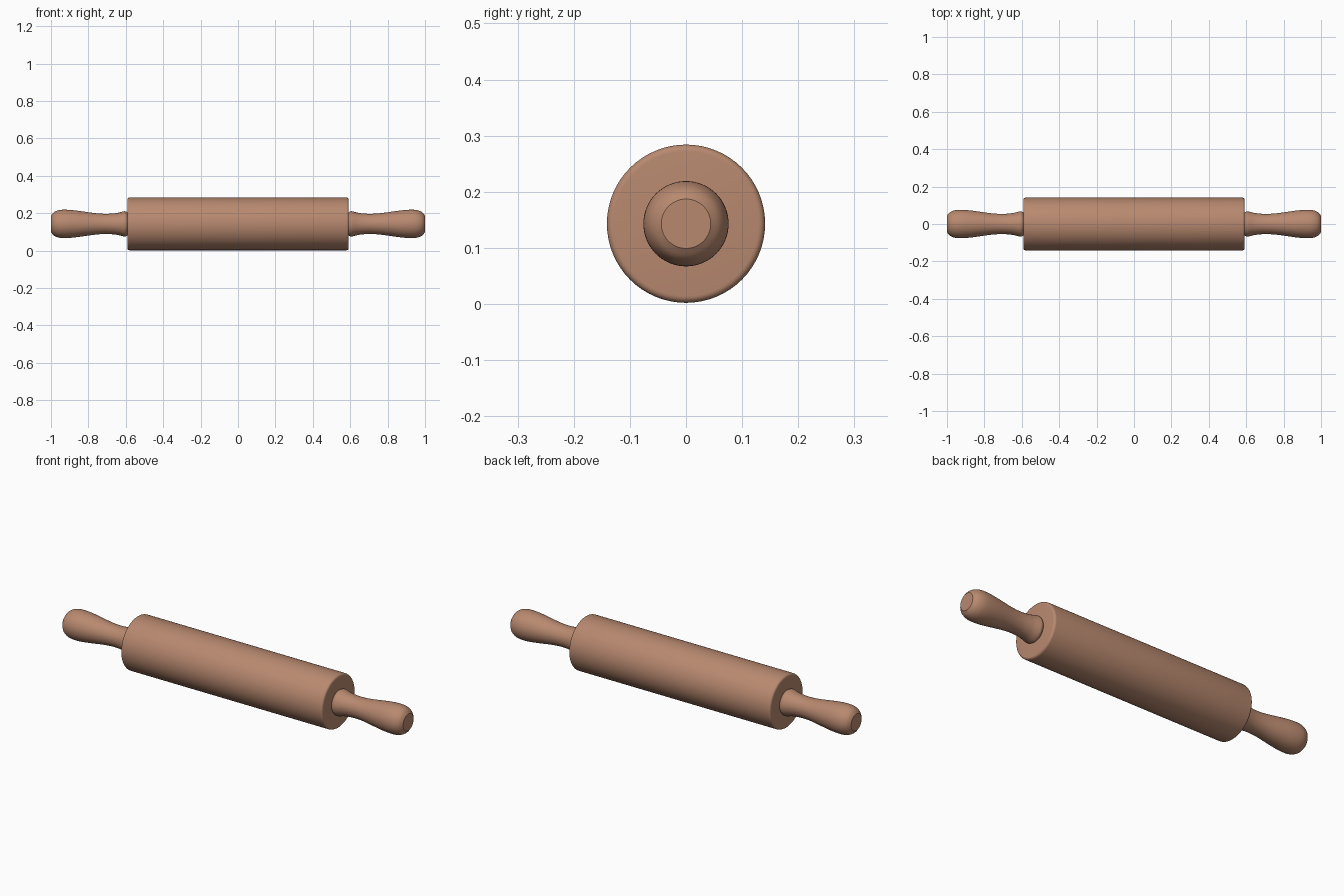
import bpy, bmesh, math

if "Cube" in bpy.data.objects:
    bpy.data.objects.remove(bpy.data.objects["Cube"])

CZ = 0.143   # axis height
SEG = 64

wood = bpy.data.materials.new("warm wood")
wood.diffuse_color = (0.48, 0.25, 0.16, 1)
wood.use_nodes = True
wood.node_tree.nodes["Principled BSDF"].inputs["Base Color"].default_value = wood.diffuse_color


def smooth_profile(pts, steps=4):
    """Catmull-Rom interpolation through (x, radius) points."""
    out = []
    for i in range(len(pts) - 1):
        p0, p1, p2 = pts[max(i - 1, 0)], pts[i], pts[i + 1]
        p3 = pts[min(i + 2, len(pts) - 1)]
        for s in range(steps):
            t = s / steps
            out.append(tuple(0.5 * (2 * b + (c - a) * t + (2 * a - 5 * b + 4 * c - d) * t * t
                                    + (3 * b - a - 3 * c + d) * t ** 3)
                             for a, b, c, d in zip(p0, p1, p2, p3)))
    return out + [pts[-1]]


def lathe(name, profile, side=1):
    """Turn an (x, radius) profile around the x axis, with capped ends."""
    bm = bmesh.new()
    rings = []
    for x, r in profile:
        rings.append([bm.verts.new((side * x,
                                    r * math.cos(2 * math.pi * k / SEG),
                                    CZ + r * math.sin(2 * math.pi * k / SEG)))
                      for k in range(SEG)])
    for a, b in zip(rings, rings[1:]):
        for k in range(SEG):
            n = (k + 1) % SEG
            bm.faces.new((a[k], a[n], b[n], b[k]))
    bm.faces.new(rings[0])
    bm.faces.new(rings[-1])
    bmesh.ops.recalc_face_normals(bm, faces=bm.faces)
    me = bpy.data.meshes.new(name)
    bm.to_mesh(me)
    bm.free()
    me.materials.append(wood)
    ob = bpy.data.objects.new(name, me)
    bpy.context.collection.objects.link(ob)
    bpy.context.view_layer.objects.active = ob
    ob.select_set(True)
    bpy.ops.object.shade_smooth_by_angle(angle=math.radians(35))
    ob.select_set(False)


# roller barrel with rounded rims
R, L, B = 0.141, 0.592, 0.012
rim = [(L - B + B * math.sin(a), R - B + B * math.cos(a))
       for a in (math.pi / 2 * i / 5 for i in range(6))]
lathe("roller", [(-x, r) for x, r in reversed(rim)] + rim)

# turned handles
handle = smooth_profile([(0.588, 0.058), (0.597, 0.065), (0.606, 0.068), (0.62, 0.065),
                         (0.65, 0.058), (0.70, 0.054), (0.76, 0.057), (0.84, 0.068),
                         (0.89, 0.074), (0.93, 0.076), (0.96, 0.073), (0.985, 0.062),
                         (1.0, 0.044)])
for side, label in ((-1, "left_handle"), (1, "right_handle")):
    lathe(label, handle, side)
